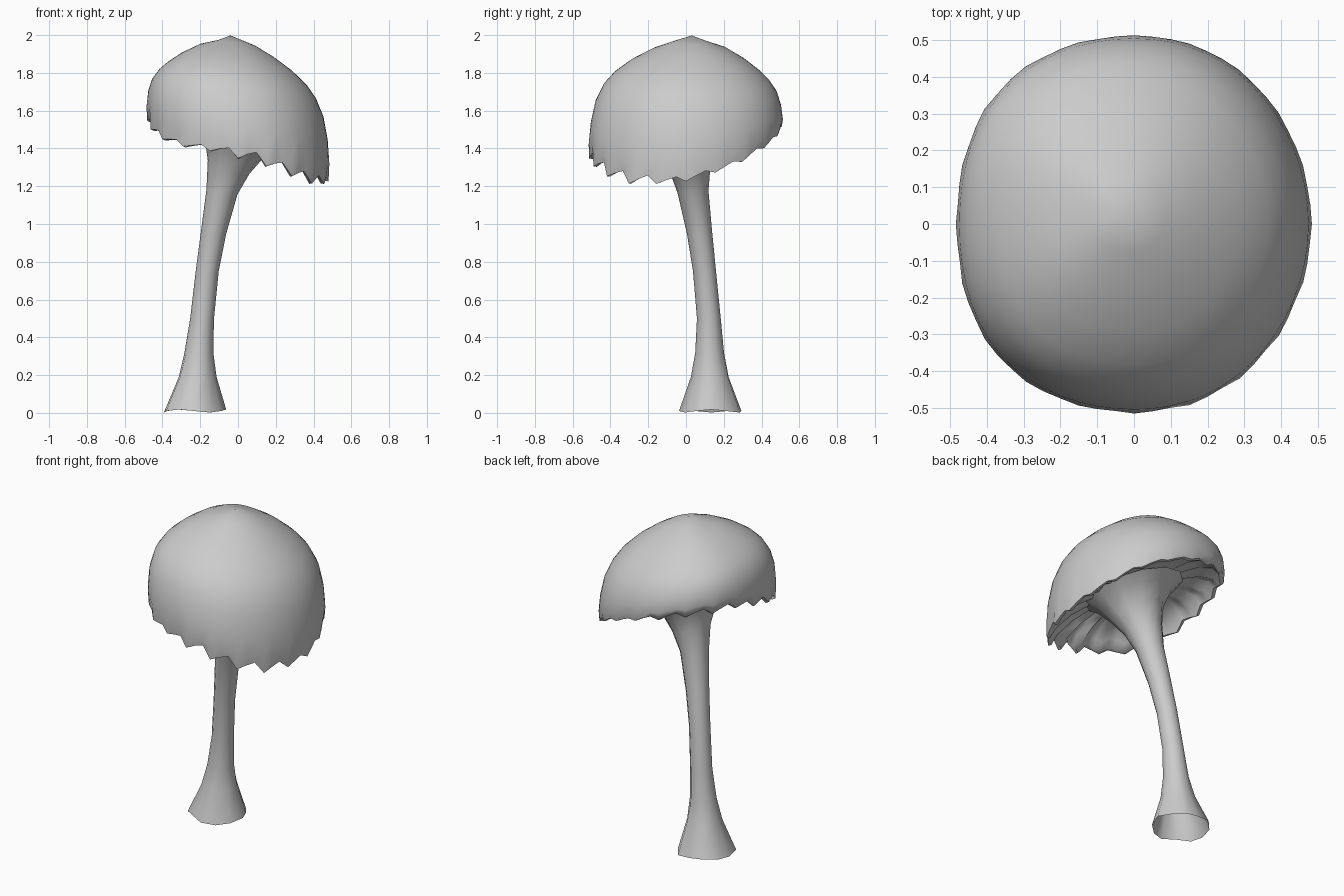
import bpy, math, random
from math import cos, sin, pi

if "Cube" in bpy.data.objects:
    bpy.data.objects.remove(bpy.data.objects["Cube"])

random.seed(4)


def rim_plane(x, y):
    # height of the tilted cap opening
    return 1.40 - 0.32 * x + 0.12 * y


def loft(name, rings, cap_first=None, cap_last=None):
    # skin a stack of equal-length rings, optionally closing ends with a point
    n = len(rings[0])
    verts = [v for ring in rings for v in ring]
    faces = []
    for k in range(len(rings) - 1):
        for i in range(n):
            j = (i + 1) % n
            faces.append((k * n + i, k * n + j, (k + 1) * n + j, (k + 1) * n + i))
    if cap_first:
        verts.append(cap_first)
        c = len(verts) - 1
        faces += [(c, (i + 1) % n, i) for i in range(n)]
    if cap_last:
        verts.append(cap_last)
        c = len(verts) - 1
        b = (len(rings) - 1) * n
        faces += [(c, b + i, b + (i + 1) % n) for i in range(n)]
    mesh = bpy.data.meshes.new(name)
    mesh.from_pydata(verts, [], faces)
    mesh.update()
    obj = bpy.data.objects.new(name, mesh)
    bpy.context.collection.objects.link(obj)
    bpy.ops.object.select_all(action='DESELECT')
    obj.select_set(True)
    bpy.context.view_layer.objects.active = obj
    bpy.ops.object.shade_smooth_by_angle(angle=math.radians(60))
    return obj


# Stem: bent tube flaring at the foot and under the cap (x, y, z, radius, tilt)
STEM = [
    (-.232, .135, .010, .165, 0), (-.216, .130, .19, .100, 0),
    (-.207, .125, .32, .076, 0), (-.190, .121, .50, .063, 0),
    (-.163, .098, .75, .061, 0), (-.130, .072, .95, .067, .2),
    (-.085, .037, 1.17, .082, .5), (-.05, .02, 1.30, .110, 1),
    (-.02, .0, 1.40, .155, 1), (.0, .0, 1.48, .215, 1), (.0, .0, 1.53, .28, 1),
]
SIDES = 12
stem_rings = []
for cx, cy, cz, r, tilt in STEM:
    ring = []
    for i in range(SIDES):
        a = 2 * pi * i / SIDES
        lobe = 1 + (0.05 * cos(5 * a + 1) if cz < .3 else 0)
        dx, dy = r * lobe * cos(a), r * lobe * sin(a)
        foot = 0.008 * cos(3 * a) if cz < .1 else 0
        ring.append((cx + dx, cy + dy, cz + foot + tilt * (-.32 * dx + .12 * dy)))
    stem_rings.append(ring)
loft("stem", stem_rings)

# Cap: (relative radius, height over rim plane, lopsided bulge, tooth depth, rim lift)
CAP = [
    (.20, .130, 0, .0, .2), (.50, .130, 0, .01, .3), (.72, .110, 0, .02, .6),
    (.88, .060, 0, .026, 1), (.945, .010, 0, .026, 1), (.985, .012, 0, .022, 1),
    (1.0, .080, .1, .008, .4), (.985, .180, .4, 0, 0), (.94, .275, .8, 0, 0),
    (.86, .350, 1, 0, 0), (.76, .405, 1, 0, 0), (.60, .465, .8, 0, 0),
    (.40, .520, .5, 0, 0), (.20, .557, .3, 0, 0),
]
SEG = 60
# uneven rounded teeth: three vertices per tooth, weaker along the back
WAVE = (-1, .1, .9)
jitter = [random.uniform(.5, 1.4) for _ in range(SEG // 3)]
cap_rings = []
for rr, h, bulge, tooth, lift in CAP:
    ring = []
    for i in range(SEG):
        a = 2 * pi * i / SEG
        corner = 1 + .045 * sin(2 * a) ** 2 * (.5 - .5 * cos(a))
        drop = tooth * jitter[i // 3] * WAVE[i % 3] * (1 - .5 * max(0, sin(a)))
        wobble = 1 - .6 * drop if rr > .8 else 1
        shift = (1 - rr) * (h > .2)
        x = .482 * rr * corner * wobble * cos(a) - .01 * shift
        y = .512 * rr * corner * wobble * sin(a) + .03 * shift
        lop = bulge * (.055 * cos(a) - .045 * sin(a) - .008)
        # rim hangs lower at front left and on the right side
        sag = .075 * max(0, cos(a - 1.25 * pi)) ** 4 + .045 * max(0, cos(a + .12 * pi)) ** 2
        rise = lift * (.022 + .03 * sin(a) ** 2 - sag)
        ring.append((x, y, rim_plane(x, y) + h + lop + drop + rise))
    cap_rings.append(ring)
loft("cap", cap_rings, (0, 0, 1.53), (-.04, .03, 1.998))
